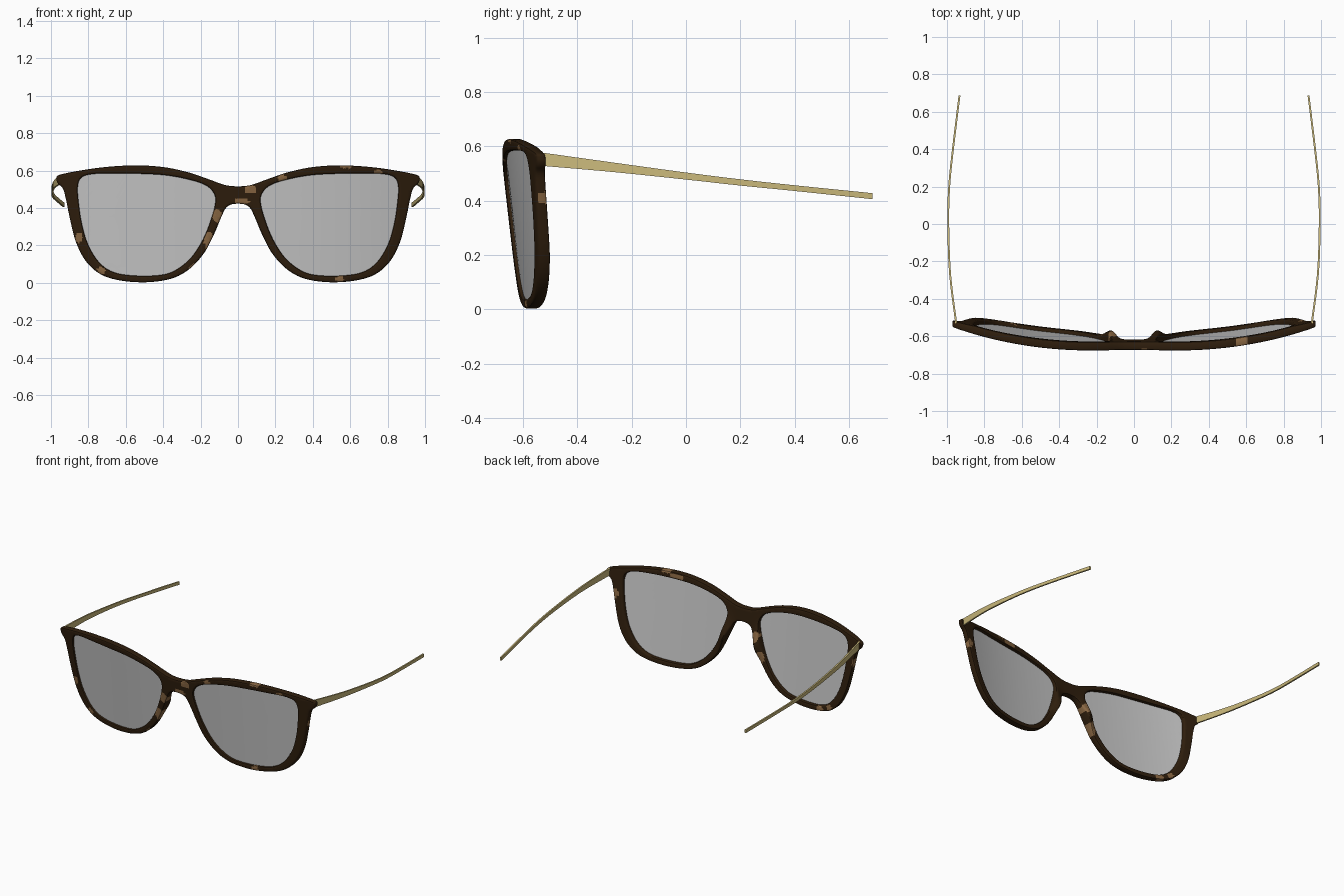
import bpy, bmesh, math
from mathutils import Vector

if "Cube" in bpy.data.objects:
    bpy.data.objects.remove(bpy.data.objects["Cube"])


def material(name, rgb):
    m = bpy.data.materials.new(name)
    m.diffuse_color = (*rgb, 1)
    m.use_nodes = True
    m.node_tree.nodes["Principled BSDF"].inputs["Base Color"].default_value = m.diffuse_color
    return m


DARK = material("dark brown", (0.028, 0.013, 0.004))
TAN = material("tan fleck", (0.25, 0.135, 0.055))
GREY = material("lens grey", (0.58, 0.58, 0.58))
GOLD = material("pale gold", (0.60, 0.49, 0.20))


def smooth_path(pts, n, closed=True):
    """Catmull-Rom curve through the points."""
    pts = [Vector(p) for p in pts]
    count = len(pts)
    out = []
    for i in range(count if closed else count - 1):
        if closed:
            a, b, c, d = (pts[(i + k) % count] for k in (-1, 0, 1, 2))
        else:
            a, b, c, d = (pts[min(max(i + k, 0), count - 1)] for k in (-1, 0, 1, 2))
        for j in range(n):
            t = j / n
            out.append(b + (c - a) * (0.5 * t) + (2 * a - 5 * b + 4 * c - d) * (0.5 * t * t)
                       + (3 * b - a - 3 * c + d) * (0.5 * t ** 3))
    if not closed:
        out.append(pts[-1])
    return out


def offset(loop, dist):
    """Move a clockwise loop to its right by dist."""
    out = []
    for i, p in enumerate(loop):
        t = (loop[(i + 1) % len(loop)] - loop[i - 1]).normalized()
        out.append(p + Vector((t.y, -t.x)) * dist)
    return out


def slab(loops, layers, step):
    """Flat plate with rounded rims; loops are (points, side), layers are (inset, depth)."""
    bm = bmesh.new()
    caps = [[], []]
    for pts, side in loops:
        rings = [[bm.verts.new((p.x, depth, p.y)) for p in offset(pts, side * inset)]
                 for inset, depth in layers]
        n = len(pts)
        for r0, r1 in zip(rings, rings[1:]):
            for i in range(n):
                j = (i + 1) % n
                bm.faces.new((r0[i], r0[j], r1[j], r1[i]))
        for cap, ring in zip(caps, (rings[0], rings[-1])):
            cap += [bm.edges.get((ring[i], ring[(i + 1) % n])) for i in range(n)]
    for cap in caps:
        bmesh.ops.triangle_fill(bm, use_beauty=True, edges=cap, normal=(0, -1, 0))
    # grid cuts so that the plate can bend and carry flecks
    for axis, lo, hi in ((0, -1, 1), (2, 0, 0.64)):
        no = Vector((0, 0, 0))
        no[axis] = 1
        for k in range(1, int((hi - lo) / step)):
            bmesh.ops.bisect_plane(bm, geom=bm.verts[:] + bm.edges[:] + bm.faces[:],
                                   dist=1e-5, plane_co=no * (lo + k * step + 0.0013), plane_no=no)
    bmesh.ops.recalc_face_normals(bm, faces=bm.faces[:])
    return bm


def wrap(bm, nose):
    """Bend the plate round the face, lean it, and thicken it at the nose."""
    for v in bm.verts:
        x, d, z = abs(v.co.x), v.co.y, v.co.z
        k = 1 - 0.25 * max(0, (x - 0.85) / 0.12)
        if nose:
            k += 0.75 * math.exp(-((x - 0.12) / 0.045) ** 2 - ((z - 0.3) / 0.1) ** 2)
        v.co.y = -0.683 + 0.138 * x ** 2.5 + 0.11 * (0.6 - z) + d * k


def finish(bm, name, mats):
    me = bpy.data.meshes.new(name)
    bm.to_mesh(me)
    bm.free()
    for m in mats:
        me.materials.append(m)
    ob = bpy.data.objects.new(name, me)
    bpy.context.collection.objects.link(ob)
    me.shade_smooth()
    me.set_sharp_from_angle(angle=math.radians(40))
    return ob


# outlines, right half, clockwise from the front
half = [(0, .516), (.07, .523), (.16, .555), (.27, .592), (.40, .619), (.545, .628), (.70, .62),
        (.84, .601), (.955, .577), (.971, .556), (.962, .53), (.936, .503), (.92, .447),
        (.898, .34), (.866, .217), (.813, .115), (.733, .045), (.626, .012), (.49, .003),
        (.358, .022), (.262, .072), (.182, .158), (.128, .26), (.09, .35), (.066, .398),
        (.038, .418), (0, .423)]
outline = smooth_path(half + [(-x, z) for x, z in half[-2:0:-1]], 5)
opening = [(.121, .43), (.13, .48), (.17, .52), (.25, .549), (.385, .575), (.545, .584),
           (.70, .585), (.79, .58), (.84, .56), (.857, .51), (.851, .42), (.834, .313),
           (.802, .206), (.743, .11), (.663, .056), (.545, .038), (.412, .042), (.33, .07),
           (.25, .136), (.187, .233), (.144, .34)]
holes = [smooth_path(opening, 5), smooth_path([(-x, z) for x, z in opening[::-1]], 5)]

# frame front with rounded edges
T = 0.046
rim = [(.009, 0), (.0026, .0026), (0, .009), (0, T - .009), (.0026, T - .0026), (.009, T)]
frame = slab([(outline, 1)] + [(h, -1) for h in holes], rim, 0.015)

# tortoise flecks: x, z, radius x, radius z, side (-1 front, 1 back, 0 both)
flecks = [(.575, .622, .03, .014, 0), (.75, .592, .02, .015, -1), (.235, .56, .024, .016, -1),
          (.065, .50, .032, .022, -1), (.02, .435, .04, .014, -1), (-.11, .36, .026, .035, 0),
          (-.155, .225, .026, .048, 0), (-.85, .24, .02, .026, -1), (-.73, .065, .022, .02, 0),
          (-.24, .085, .016, .016, -1), (.545, .02, .022, .02, -1), (.90, .42, .018, .035, 1),
          (.50, .605, .05, .016, 1), (-.92, .42, .018, .03, 1), (-.65, .03, .03, .02, 1)]
for f in frame.faces:
    c = f.calc_center_median()
    side = -1 if c.y < T / 2 else 1
    f.material_index = int(any(
        s in (0, side) and ((c.x - x) / rx) ** 2 + ((c.z - z) / rz) ** 2 < 1
        for x, z, rx, rz, s in flecks))
wrap(frame, True)
finish(frame, "frame_front", [DARK, TAN])

# lenses, seated in the openings
for name, h in zip(("right_lens", "left_lens"), holes):
    lens = slab([(h, 1)], [(-.006, .014), (-.006, .024)], 0.05)
    wrap(lens, False)
    finish(lens, name, [GREY])

# temples: y, x, bottom z, top z
stations = [(-.535, .95, .529, .578), (-.27, .983, .506, .541), (0, .993, .478, .504),
            (.2, .988, .456, .479), (.4, .968, .436, .457), (.686, .933, .406, .428)]
for name, s in (("right_temple", 1), ("left_temple", -1)):
    bm = bmesh.new()
    rings = []
    for y, x, lo, hi in smooth_path(stations, 6, closed=False):
        rings.append([bm.verts.new((s * (x + dx), y, z))
                      for dx, z in ((-.005, lo), (.005, lo), (.005, hi), (-.005, hi))])
    for a, b in zip(rings, rings[1:]):
        for i in range(4):
            j = (i + 1) % 4
            bm.faces.new((a[i], a[j], b[j], b[i]))
    bm.faces.new(rings[0])
    bm.faces.new(rings[-1])
    bmesh.ops.recalc_face_normals(bm, faces=bm.faces[:])
    finish(bm, name, [GOLD])
